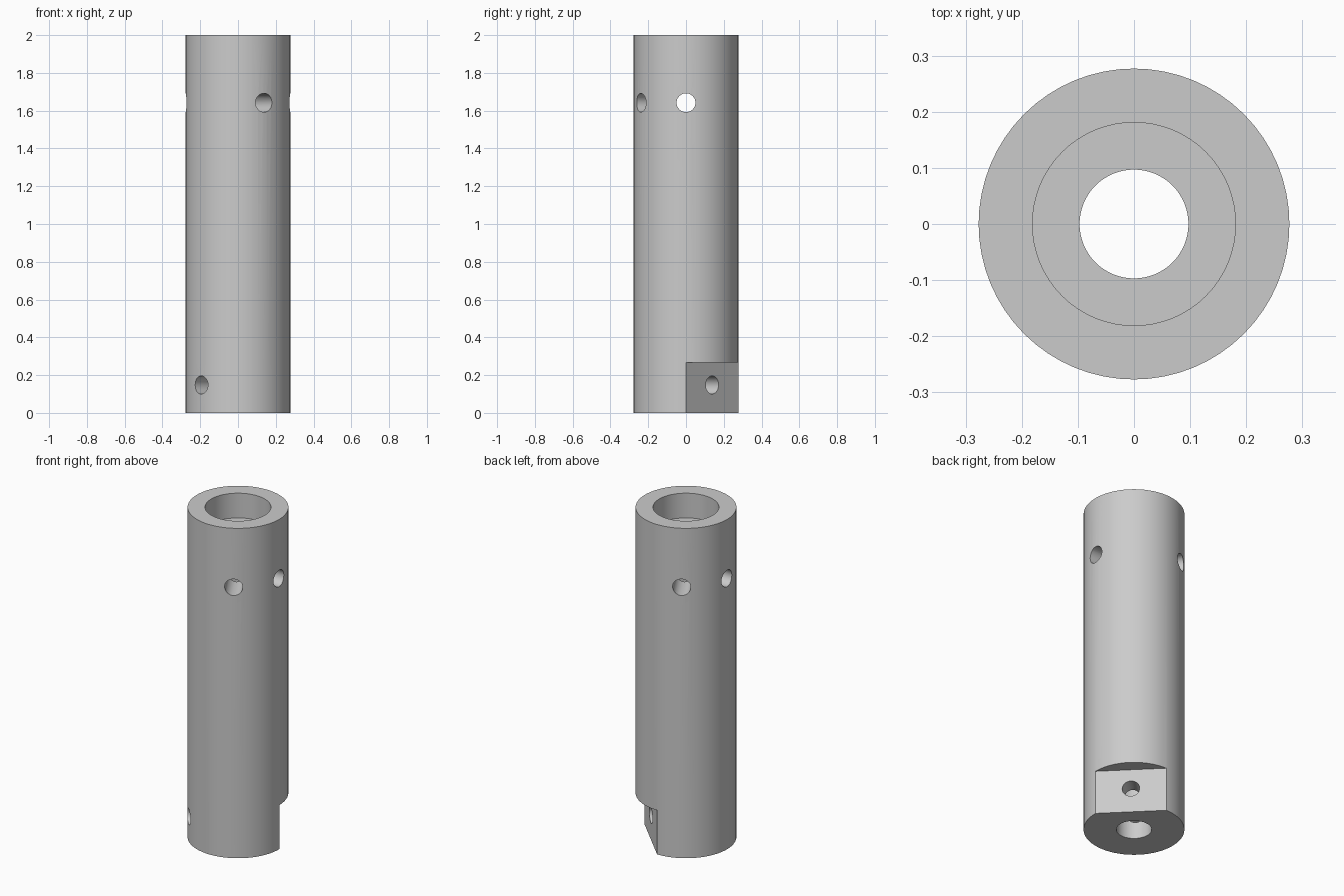
import bpy, bmesh
from math import radians, pi
from mathutils import Matrix, Vector

cube = bpy.data.objects.get("Cube")
if cube:
    bpy.data.objects.remove(cube, do_unlink=True)

OUTER, SOCKET, BORE, HEIGHT = 0.277, 0.181, 0.097, 2.0
FLOOR = 1.85       # bottom of the wide socket
FLAT_TOP = 0.267   # top of the wrench flats

steel = bpy.data.materials.new("plain_grey")
steel.use_nodes = True
grey = (0.6, 0.6, 0.6, 1)
steel.diffuse_color = grey
steel.node_tree.nodes["Principled BSDF"].inputs["Base Color"].default_value = grey


def make_object(name, bm):
    bmesh.ops.recalc_face_normals(bm, faces=bm.faces)
    mesh = bpy.data.meshes.new(name)
    bm.to_mesh(mesh)
    bm.free()
    mesh.materials.append(steel)
    obj = bpy.data.objects.new(name, mesh)
    bpy.context.collection.objects.link(obj)
    return obj


def lathe(name, profile, steps=64):
    bm = bmesh.new()
    verts = [bm.verts.new((r, 0, z)) for r, z in profile]
    edges = [bm.edges.new((a, b)) for a, b in zip(verts, verts[1:] + verts[:1])]
    bmesh.ops.spin(bm, geom=verts + edges, cent=(0, 0, 0), axis=(0, 0, 1),
                   angle=2 * pi, steps=steps)
    bmesh.ops.remove_doubles(bm, verts=bm.verts, dist=1e-5)
    return make_object(name, bm)


def cross_hole(name, z, radius, angle):
    # horizontal cylinder right through the axis
    bm = bmesh.new()
    turn = Matrix.Rotation(radians(angle), 4, 'Z') @ Matrix.Rotation(pi / 2, 4, 'Y')
    bmesh.ops.create_cone(bm, cap_ends=True, segments=32, radius1=radius,
                          radius2=radius, depth=1,
                          matrix=Matrix.Translation((0, 0, z)) @ turn)
    return make_object(name, bm)


def flat_block(name, angle):
    # block that shaves the side down to a quarter chord
    bm = bmesh.new()
    bmesh.ops.create_cube(bm, size=1)
    bmesh.ops.scale(bm, vec=(0.2, 0.8, FLAT_TOP + 0.2), verts=bm.verts)
    centre = Vector((OUTER * 0.5 ** 0.5 + 0.1, 0, FLAT_TOP / 2 - 0.1))
    bmesh.ops.translate(bm, vec=centre, verts=bm.verts)
    bm.transform(Matrix.Rotation(radians(angle), 4, 'Z'))
    return make_object(name, bm)


# stepped tube: wide socket on top, narrow bore below
body = lathe("tube_body", [(BORE, 0), (OUTER, 0), (OUTER, HEIGHT),
                           (SOCKET, HEIGHT), (SOCKET, FLOOR), (BORE, FLOOR)])

# wrench flats, pin hole and two upper cross holes
cutters = [flat_block("flat_cutter", 45), flat_block("flat_cutter", 225),
           cross_hole("pin_hole_cutter", 0.148, 0.048, 45),
           cross_hole("upper_hole_cutter", 1.642, 0.05, 0),
           cross_hole("upper_hole_cutter", 1.642, 0.05, -60)]

bpy.ops.object.select_all(action='DESELECT')
body.select_set(True)
bpy.context.view_layer.objects.active = body
for cutter in cutters:
    cutter.hide_render = True
    mod = body.modifiers.new("cut", 'BOOLEAN')
    mod.operation = 'DIFFERENCE'
    mod.solver = 'EXACT'
    mod.object = cutter
    bpy.ops.object.modifier_apply(modifier=mod.name)
for cutter in cutters:
    bpy.data.objects.remove(cutter, do_unlink=True)

bpy.ops.object.shade_smooth_by_angle(angle=radians(30))
